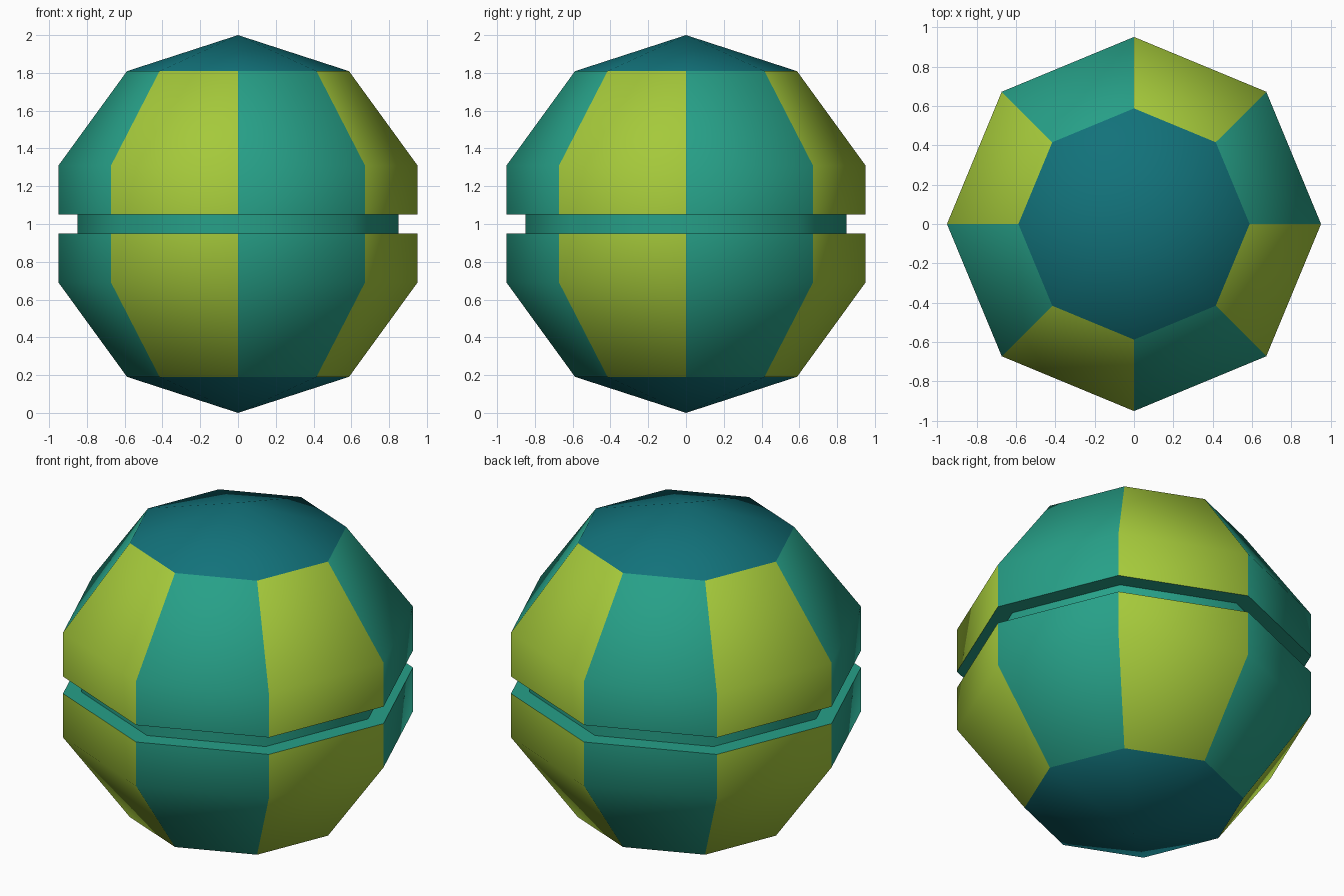
import bpy, bmesh, math

if "Cube" in bpy.data.objects:
    bpy.data.objects.remove(bpy.data.objects["Cube"])

SIDES = 8
R1, R2 = math.sin(math.radians(36)), math.sin(math.radians(72))
H1, H2 = math.cos(math.radians(36)), math.cos(math.radians(72))
GROOVE_R, GROOVE_H = 0.85, 0.05


def material(name, color):
    m = bpy.data.materials.new(name)
    m.diffuse_color = (*color, 1)
    m.use_nodes = True
    m.node_tree.nodes["Principled BSDF"].inputs["Base Color"].default_value = m.diffuse_color
    return m


mats = [material("teal", (0.020, 0.352, 0.246)),
        material("lime", (0.376, 0.584, 0.043)),
        material("deep_blue_green", (0.006, 0.168, 0.195))]

# Profile from bottom to top: (radius, height); the groove is cut at the middle
half = [(R1, H1), (R2, H2), (R2, GROOVE_H), (GROOVE_R, GROOVE_H)]
profile = [(r, 1 - h) for r, h in half] + [(r, 1 + h) for r, h in reversed(half)]

bm = bmesh.new()
rings = []
for r, z in profile:
    rings.append([bm.verts.new((r * math.cos(math.tau * i / SIDES),
                                r * math.sin(math.tau * i / SIDES), z))
                  for i in range(SIDES)])
bottom, top = bm.verts.new((0, 0, 0)), bm.verts.new((0, 0, 2))

for i in range(SIDES):
    j = (i + 1) % SIDES
    # Pointed caps
    bm.faces.new((bottom, rings[0][j], rings[0][i])).material_index = 2
    bm.faces.new((top, rings[-1][i], rings[-1][j])).material_index = 2
    # Alternating panels; groove ledges and wall are all teal
    for k in range(len(rings) - 1):
        f = bm.faces.new((rings[k][i], rings[k][j], rings[k + 1][j], rings[k + 1][i]))
        f.material_index = i % 2 if k not in (2, 3, 4) else 0

bmesh.ops.recalc_face_normals(bm, faces=bm.faces)
mesh = bpy.data.meshes.new("grooved_ball")
bm.to_mesh(mesh)
bm.free()
for m in mats:
    mesh.materials.append(m)
ball = bpy.data.objects.new("grooved_ball", mesh)
bpy.context.collection.objects.link(ball)

# Smooth shading, with the groove rims kept sharp
bpy.context.view_layer.objects.active = ball
ball.select_set(True)
bpy.ops.object.shade_smooth_by_angle(angle=math.radians(60))
